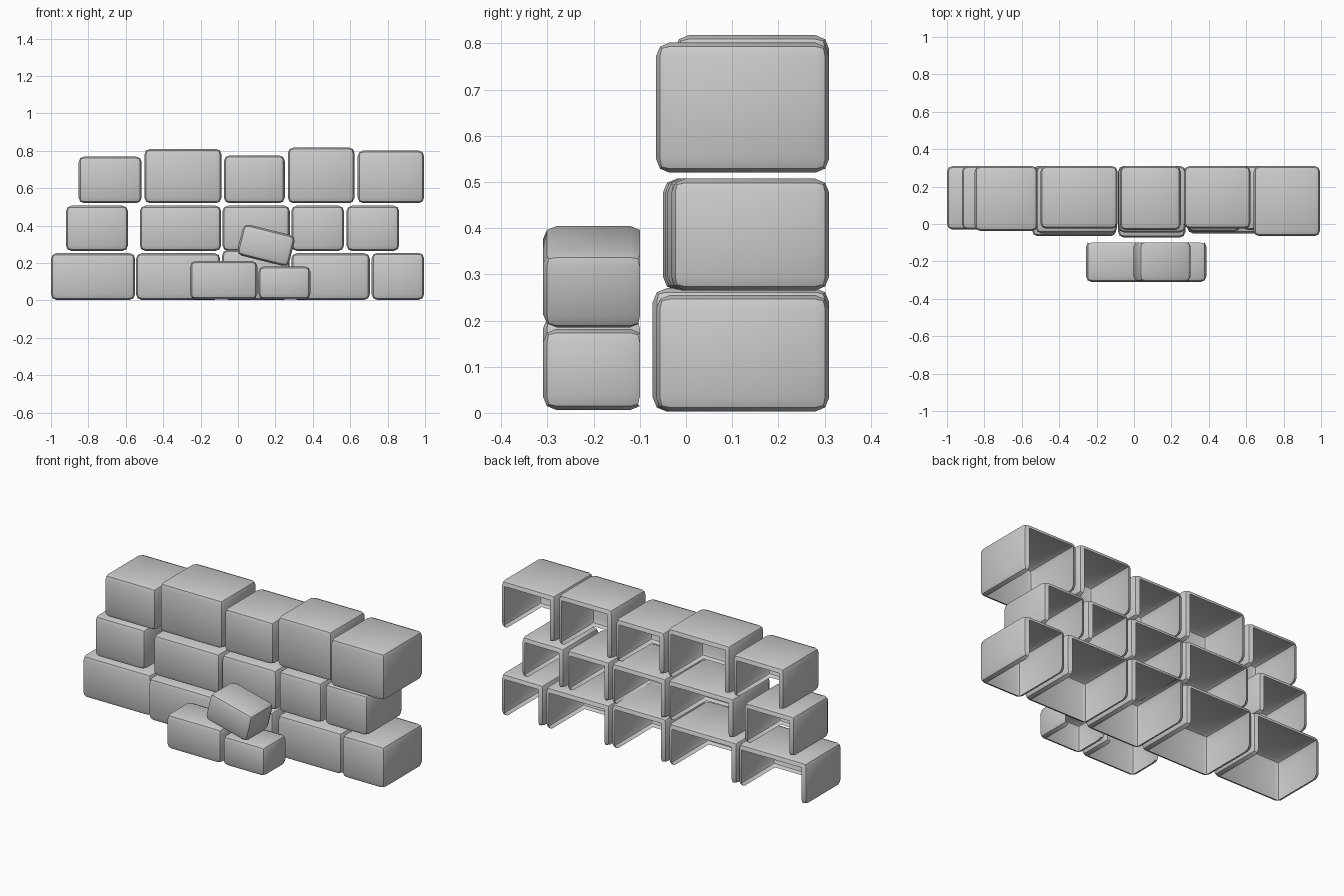
import bpy, bmesh, math
from mathutils import Matrix, Vector

if "Cube" in bpy.data.objects:
    bpy.data.objects.remove(bpy.data.objects["Cube"])


def stone(name, x0, x1, z0, z1, y0, y1, tilt=0.0, cut=0.95):
    """Rounded block, hollow, with its back and underside left open."""
    bm = bmesh.new()
    bmesh.ops.create_cube(bm, size=1)
    bmesh.ops.scale(bm, vec=(x1 - x0, y1 - y0, z1 - z0), verts=bm.verts)
    bmesh.ops.bevel(bm, geom=bm.edges[:], offset=0.03, segments=2,
                    profile=0.5, affect='EDGES')
    bmesh.ops.recalc_face_normals(bm, faces=bm.faces[:])
    bm.normal_update()

    def is_open(f):
        n = f.normal
        back_bottom_edge = abs(n.x) < 0.1 and n.y > 0.2 and n.z < -0.2
        return n.y > cut or n.z < -0.95 or back_bottom_edge

    bmesh.ops.delete(bm, geom=[f for f in bm.faces if is_open(f)],
                     context='FACES')
    bmesh.ops.rotate(bm, verts=bm.verts, cent=(0, 0, 0),
                     matrix=Matrix.Rotation(math.radians(tilt), 3, 'Y'))
    mesh = bpy.data.meshes.new(name)
    bm.to_mesh(mesh)
    bm.free()
    ob = bpy.data.objects.new(name, mesh)
    ob.location = Vector(((x0 + x1) / 2, (y0 + y1) / 2, (z0 + z1) / 2))
    bpy.context.collection.objects.link(ob)
    return ob


# Wall courses: base height, then (left, right, top, front) per stone
courses = {
    "lower": (0.003, [(-1.0, -0.55, .253, -.03), (-.545, -.095, .253, -.065),
                      (-.085, .275, .27, -.072), (.285, .705, .253, -.05),
                      (.715, .995, .255, -.065)]),
    "middle": (0.265, [(-.92, -.588, .507, -.03), (-.525, -.09, .507, -.05),
                       (-.083, .277, .507, -.045), (.285, .567, .507, -.04),
                       (.58, .862, .507, -.032)]),
    "upper": (0.52, [(-.852, -.515, .77, -.037), (-.5, -.088, .811, -.025),
                     (-.075, .25, .776, -.032), (.267, .623, .818, -.024),
                     (.64, .995, .802, -.065)]),
}
stones = []
for course, (base, row) in courses.items():
    for i, (x0, x1, top, front) in enumerate(row, 1):
        stones.append(stone(f"{course}_stone_{i}", x0, x1, base, top, front, 0.31))

# Loose stones in front of the wall
stones.append(stone("loose_stone_left", -.256, .103, .006, .212, -.31, -.091, cut=0.8))
stones.append(stone("loose_stone_right", .11, .387, .006, .182, -.31, -.091, cut=0.8))
stones.append(stone("loose_stone_tilted", .0075, .2925, .21, .38, -.31, -.091,
                    tilt=14, cut=0.8))

# Soft edges
bpy.ops.object.select_all(action='DESELECT')
for ob in stones:
    ob.select_set(True)
bpy.context.view_layer.objects.active = stones[0]
bpy.ops.object.shade_smooth_by_angle(angle=math.radians(30))
